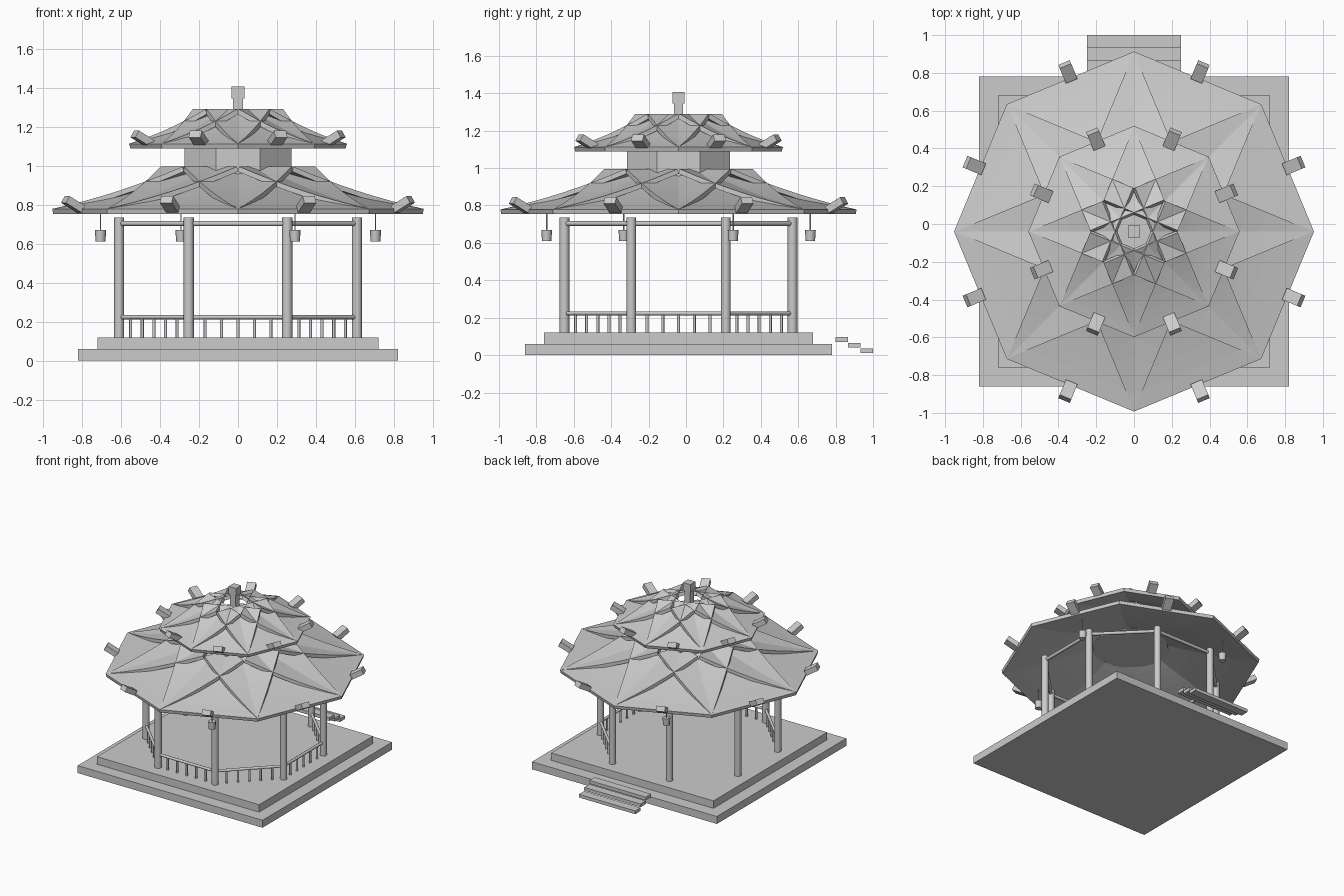
import bpy, bmesh
from math import sin, cos, pi, radians
from mathutils import Vector, Matrix

if "Cube" in bpy.data.objects:
    bpy.data.objects.remove(bpy.data.objects["Cube"])

CY = -0.04                      # pavilion centre in y
STEP = pi / 4


def polar(r, a, z):
    return Vector((r * cos(a), CY + r * sin(a), z))


def finish(name, bm):
    bmesh.ops.recalc_face_normals(bm, faces=bm.faces[:])
    me = bpy.data.meshes.new(name)
    bm.to_mesh(me)
    bm.free()
    ob = bpy.data.objects.new(name, me)
    bpy.context.collection.objects.link(ob)
    return ob


def box(name, size, mat):
    bm = bmesh.new()
    bmesh.ops.create_cube(bm, size=1, matrix=mat @ Matrix.Diagonal((*size, 1)))
    return finish(name, bm)


def slab(name, x, y0, y1, z0, z1):
    return box(name, (2 * x, y1 - y0, z1 - z0),
               Matrix.Translation((0, (y0 + y1) / 2, (z0 + z1) / 2)))


def rod(name, a, b, r1, r2=None, sides=12, smooth=True, spin=0):
    d = b - a
    mat = Matrix.Translation((a + b) / 2) @ d.to_track_quat('Z', 'Y').to_matrix().to_4x4()
    bm = bmesh.new()
    bmesh.ops.create_cone(bm, cap_ends=True, segments=sides, radius1=r1,
                          radius2=r1 if r2 is None else r2, depth=d.length,
                          matrix=mat @ Matrix.Rotation(spin, 4, 'Z'))
    if smooth:
        for f in bm.faces:
            f.smooth = len(f.verts) == 4
        for e in bm.edges:
            e.smooth = all(f.smooth for f in e.link_faces)
    return finish(name, bm)


def roof(name, r_out, r_in, z_out, z_in, sag, thick=0.026, n=8):
    """Eight wide sagging panels that overlap in a star around the centre."""
    half = r_out * sin(pi / 8)
    a_out, a_in = r_out * cos(pi / 8), r_in * cos(3 * pi / 8)
    for k in range(8):
        a = (k + 0.5) * STEP
        radial, side = Vector((cos(a), sin(a), 0)), Vector((-sin(a), cos(a), 0))
        bm = bmesh.new()
        rows = []
        for i in range(n + 1):
            t = i / n
            c = Vector((0, CY, z_out + (z_in - z_out) * t - 4 * sag * t * (1 - t)))
            c += radial * (a_out + (a_in - a_out) * t)
            rows.append([bm.verts.new(c + side * s * half) for s in (-1, 1)])
        for p, q in zip(rows, rows[1:]):
            bm.faces.new((p[0], p[1], q[1], q[0]))
        ob = finish(f"{name}_panel_{k}", bm)
        m = ob.modifiers.new("thickness", 'SOLIDIFY')
        m.thickness, m.offset = thick, 0


def eave_blocks(name, r, z):
    for k in range(8):
        a = (k + 0.5) * STEP
        mat = (Matrix.Translation(polar(r, a, z)) @ Matrix.Rotation(a, 4, 'Z')
               @ Matrix.Rotation(radians(-30), 4, 'Y'))
        box(f"{name}_{k}", (0.1, 0.066, 0.04), mat)


# Stepped base and entrance steps
slab("base_lower", 0.82, CY - 0.82, CY + 0.82, 0, 0.06)
slab("base_upper", 0.72, CY - 0.72, CY + 0.72, 0.06, 0.12)
for i in range(3):
    y = 0.80 + i * 0.0667
    z = 0.07 - i * 0.03
    slab(f"step_{i}", 0.25, y, y + 0.0667, z, z + 0.026)

# Columns, tie beams and railings (the three back-left bays are open)
R = 0.66
for k in range(8):
    a, b = (k + 0.5) * STEP, (k + 1.5) * STEP
    rod(f"column_{k}", polar(R, a, 0.12), polar(R, a, 0.735), 0.026)
    rod(f"tie_beam_{k}", polar(R, a, 0.703), polar(R, b, 0.703), 0.013, sides=8)
    if k in (1, 2, 3) and k != 0 and k - 1 in (0, 1, 2):
        continue
    rod(f"hand_rail_{k}", polar(R, a, 0.223), polar(R, b, 0.223), 0.011, sides=8)
    for j in range(1, 6):
        p = polar(R, a, 0.12).lerp(polar(R, b, 0.12), j / 6)
        rod(f"baluster_{k}_{j}", p, p + Vector((0, 0, 0.1)), 0.008, sides=8)

# Two roof tiers with upturned eave blocks, and the drum between
roof("lower_roof", 0.95, 0.40, 0.766, 0.983, 0.018)
eave_blocks("lower_eave_block", 0.915, 0.802)
rod("drum", Vector((0, CY, 0.92)), Vector((0, CY, 1.13)), 0.298,
    sides=8, smooth=False, spin=pi / 8)
roof("upper_roof", 0.555, 0.23, 1.10, 1.278, 0.014)
eave_blocks("upper_eave_block", 0.53, 1.138)

# Finial
top = lambda z: Matrix.Translation((0, CY, z))
box("finial_stem", (0.05, 0.05, 0.22), top(1.24))
box("finial_cap", (0.065, 0.065, 0.062), top(1.376))

# Four hanging lanterns
for k in range(4):
    a = pi / 8 + k * pi / 2
    rod(f"lantern_cord_{k}", polar(0.763, a, 0.66), polar(0.763, a, 0.79), 0.004, sides=6)
    rod(f"lantern_{k}", polar(0.763, a, 0.61), polar(0.763, a, 0.67), 0.025, 0.029, sides=8)
